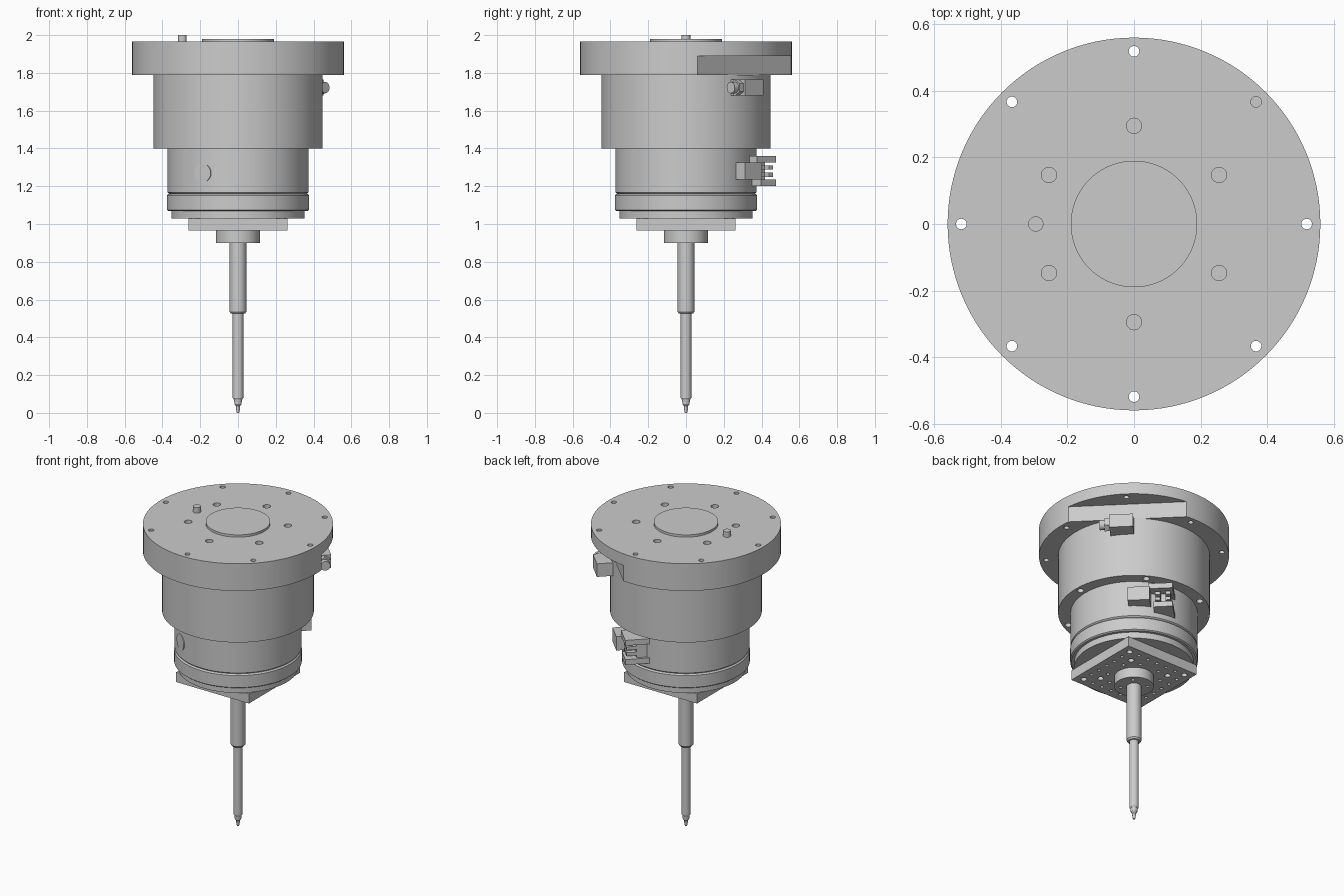
import bpy, bmesh, math
from mathutils import Matrix, Vector

if "Cube" in bpy.data.objects:
    bpy.data.objects.remove(bpy.data.objects["Cube"])

SEG = 96


def finish(name, bm):
    bmesh.ops.recalc_face_normals(bm, faces=bm.faces)
    me = bpy.data.meshes.new(name)
    bm.to_mesh(me)
    bm.free()
    ob = bpy.data.objects.new(name, me)
    bpy.context.collection.objects.link(ob)
    return ob


def lathe(name, profile, seg=SEG):
    """Closed turned part from (radius, z) points."""
    bm = bmesh.new()
    rings = [[bm.verts.new((r * math.cos(a), r * math.sin(a), z))
              for a in (2 * math.pi * i / seg for i in range(seg))] for r, z in profile]
    for a, b in zip(rings, rings[1:]):
        for i in range(seg):
            j = (i + 1) % seg
            bm.faces.new((a[i], a[j], b[j], b[i]))
    bm.faces.new(rings[0])
    bm.faces.new(rings[-1])
    return finish(name, bm)


def boxes(name, specs, angle=45):
    """Boxes as (r0, r1, t0, t1, z0, z1): radial, tangential and height ranges."""
    bm = bmesh.new()
    rot = Matrix.Rotation(math.radians(angle), 4, 'Z')
    for r0, r1, t0, t1, z0, z1 in specs:
        m = rot @ Matrix.Translation(((r0 + r1) / 2, (t0 + t1) / 2, (z0 + z1) / 2))
        bmesh.ops.create_cube(bm, size=1, matrix=m @ Matrix.Diagonal((r1 - r0, t1 - t0, z1 - z0, 1)))
    return finish(name, bm)


def rod(name, start, end, radius, seg=24):
    a, b = Vector(start), Vector(end)
    bm = bmesh.new()
    m = Matrix.Translation((a + b) / 2) @ (b - a).to_track_quat('Z', 'Y').to_matrix().to_4x4()
    bmesh.ops.create_cone(bm, cap_ends=True, segments=seg, radius1=radius, radius2=radius,
                          depth=(b - a).length, matrix=m)
    return finish(name, bm)


def pegs(holes, z0, z1):
    """Cutter made of upright pegs (x, y, radius)."""
    bm = bmesh.new()
    for x, y, r in holes:
        bmesh.ops.create_cone(bm, cap_ends=True, segments=20, radius1=r, radius2=r, depth=z1 - z0,
                              matrix=Matrix.Translation((x, y, (z0 + z1) / 2)))
    return finish("cutter", bm)


def circle(count, dist, r, start=0.0, skip=()):
    return [(dist * math.cos(a), dist * math.sin(a), r)
            for i in range(count) if i not in skip
            for a in [math.radians(start) + 2 * math.pi * i / count]]


def cut(ob, *cutters):
    for c in cutters:
        mod = ob.modifiers.new("cut", 'BOOLEAN')
        mod.operation, mod.solver, mod.object = 'DIFFERENCE', 'EXACT', c
        c.hide_render = True
    bpy.context.view_layer.update()
    me = bpy.data.meshes.new_from_object(ob.evaluated_get(bpy.context.evaluated_depsgraph_get()))
    ob.modifiers.clear()
    ob.data = me
    for c in cutters:
        bpy.data.objects.remove(c)


def polar(r, t, z, angle=45):
    return Matrix.Rotation(math.radians(angle), 3, 'Z') @ Vector((r, t, z))


# Mounting flange with bolt holes, threaded holes and an underside flat
flange = lathe("mounting_flange", [(0.56, 1.788), (0.56, 1.965)], 128)
cut(flange,
    boxes("cutter", [(0.437, 0.8, -0.6, 0.6, 1.7, 1.89)]),
    pegs(circle(8, 0.519, 0.016), 1.7, 2.05),
    pegs(circle(6, 0.295, 0.023, 30), 1.87, 2.05))
lathe("centring_disc", [(0.19, 1.96), (0.19, 1.98)])
rod("locating_pin", (-0.295, 0, 1.94), (-0.295, 0, 2.0), 0.023)

# Main housing
upper = lathe("upper_housing", [(0.447, 1.40), (0.447, 1.788)])
cut(upper, pegs(circle(6, 0.412, 0.02), 1.3, 1.46))
lathe("lower_housing", [(0.36, 1.155), (0.374, 1.168), (0.374, 1.40)])
lathe("clamp_ring", [(0.368, 1.068), (0.376, 1.074), (0.376, 1.152), (0.368, 1.160)])
lathe("tool_disc", [(0.352, 1.028), (0.352, 1.068)])

# Shallow round port on the front left of the lower housing
rod("side_port", polar(0.33, 0, 1.27, 240), polar(0.376, 0, 1.27, 240), 0.05)

# Square adapter plate with a hole grid
plate = boxes("adapter_plate", [(-0.262, 0.262, -0.262, 0.262, 0.965, 1.028)], 0)
grid = [(0.07 * i, 0.07 * j, 0.018 if abs(i) == abs(j) else 0.010)
        for i in range(-3, 4) for j in range(-3, 4) if math.hypot(i, j) > 2.1]
cut(plate, pegs(grid, 0.9, 1.005))

# Spindle hub, stem and tip
hub = lathe("spindle_hub", [(0.116, 0.90), (0.116, 0.965)])
cut(hub, pegs(circle(4, 0.08, 0.01, 45), 0.85, 0.94))
lathe("upper_stem", [(0.037, 0.525), (0.044, 0.535), (0.044, 0.90)], 48)
lathe("lower_stem", [(0.022, 0.07), (0.028, 0.08), (0.028, 0.53)], 48)
lathe("stem_tip", [(0.006, 0), (0.010, 0.015), (0.011, 0.036), (0.019, 0.046), (0.021, 0.072)], 32)

# Upper cable connector
boxes("upper_connector", [(0.42, 0.54, -0.10, 0.04, 1.68, 1.765)])
rod("upper_connector_nut", polar(0.495, -0.13, 1.722), polar(0.495, -0.09, 1.722), 0.043, 6)
rod("upper_connector_end", polar(0.495, -0.16, 1.722), polar(0.495, -0.12, 1.722), 0.03)

# Lower connector and its forked bracket
boxes("lower_connector", [(0.33, 0.44, 0.0, 0.13, 1.235, 1.325)])
boxes("connector_bracket", [
    (0.22, 0.34, 0.12, 0.25, 1.22, 1.34),
    (0.23, 0.41, 0.12, 0.265, 1.325, 1.36),
    (0.23, 0.41, 0.15, 0.265, 1.20, 1.235)])
boxes("bracket_teeth", [(0.33, 0.40, t, t + 0.03, z, z + 0.022)
                        for t in (0.16, 0.22) for z in (1.25, 1.288)])

# Smooth round surfaces, keep hard edges
bpy.ops.object.select_all(action='SELECT')
bpy.context.view_layer.objects.active = flange
bpy.ops.object.shade_smooth_by_angle(angle=math.radians(30))
